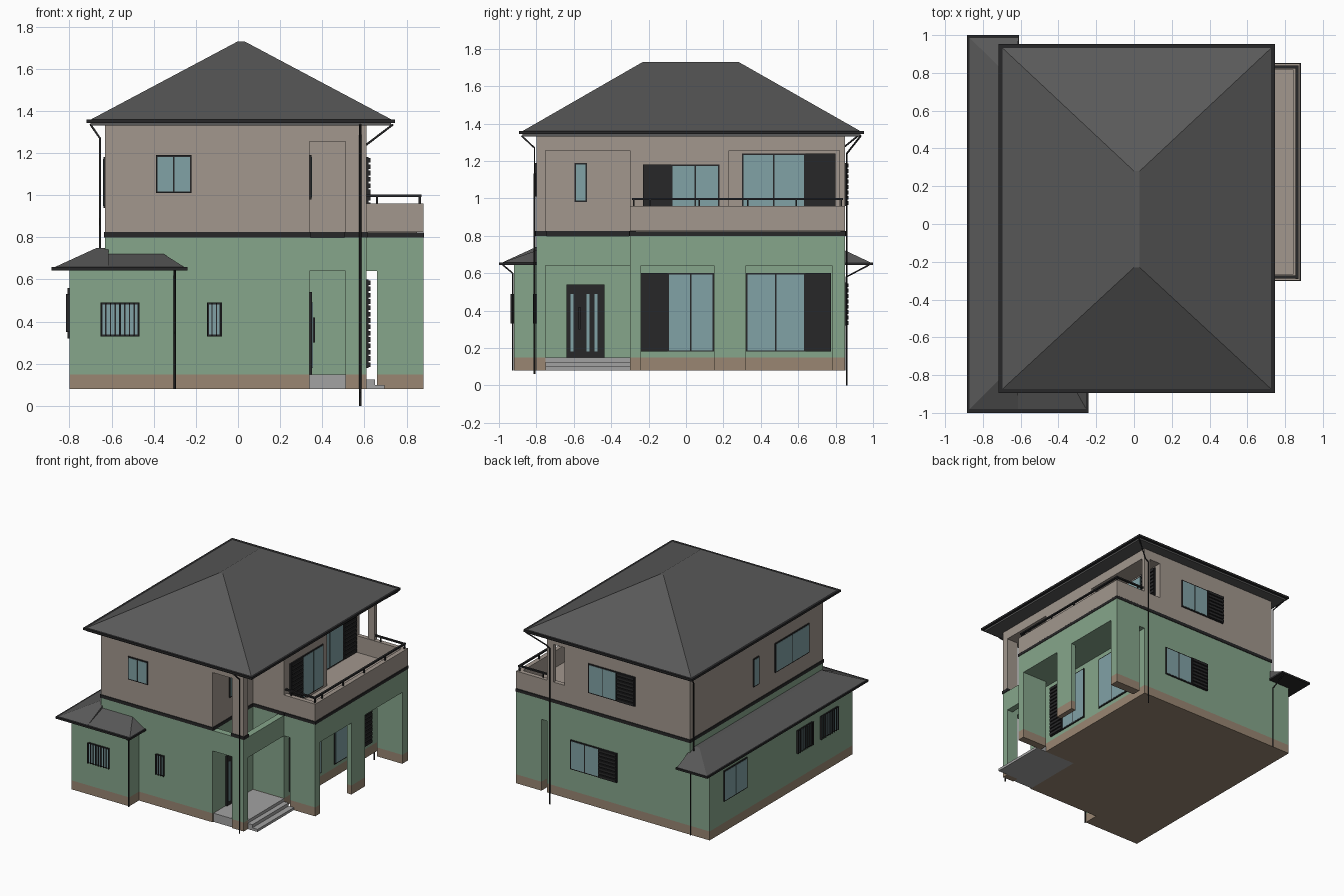
import bpy, bmesh
from mathutils import Vector

if "Cube" in bpy.data.objects:
    bpy.data.objects.remove(bpy.data.objects["Cube"])


def mat(name, r, g, b):
    m = bpy.data.materials.new(name)
    m.diffuse_color = (r, g, b, 1)
    m.use_nodes = True
    m.node_tree.nodes["Principled BSDF"].inputs["Base Color"].default_value = m.diffuse_color
    return m


GREEN = mat("green_wall", .24, .38, .26)
BEIGE = mat("beige_wall", .36, .31, .27)
BASE = mat("plinth_brown", .32, .24, .17)
ROOF = mat("roof_grey", .10, .10, .10)
DARK = mat("dark_trim", .02, .02, .021)
GLASS = mat("window_glass", .22, .36, .38)
STONE = mat("step_grey", .36, .36, .36)


def finish(name, bm, m):
    bmesh.ops.recalc_face_normals(bm, faces=bm.faces)
    me = bpy.data.meshes.new(name)
    bm.to_mesh(me)
    bm.free()
    me.materials.append(m)
    ob = bpy.data.objects.new(name, me)
    bpy.context.collection.objects.link(ob)
    return ob


def boxes(name, m, *items):
    # several boxes (x0, x1, y0, y1, z0, z1) in one object
    bm = bmesh.new()
    for x0, x1, y0, y1, z0, z1 in items:
        vs = bmesh.ops.create_cube(bm, size=1)["verts"]
        for v in vs:
            v.co = Vector(((x0 + x1) / 2 + v.co.x * (x1 - x0),
                           (y0 + y1) / 2 + v.co.y * (y1 - y0),
                           (z0 + z1) / 2 + v.co.z * (z1 - z0)))
    return finish(name, bm, m)


def prism(name, m, pts, z0, z1):
    # extruded floor plan
    bm = bmesh.new()
    f = bm.faces.new([bm.verts.new((x, y, z0)) for x, y in pts])
    ext = bmesh.ops.extrude_face_region(bm, geom=[f])["geom"]
    for v in ext:
        if isinstance(v, bmesh.types.BMVert):
            v.co.z = z1
    return finish(name, bm, m)


def hip(name, m, base, top, z0, z1):
    # hipped roof: rectangle (x0, x1, y0, y1) rising to a smaller one
    bm = bmesh.new()
    for (x0, x1, y0, y1), z in ((base, z0), (top, z1)):
        for x in {x0, x1}:
            for y in {y0, y1}:
                bm.verts.new((x, y, z))
    bmesh.ops.convex_hull(bm, input=bm.verts)
    bmesh.ops.dissolve_limit(bm, angle_limit=.01, verts=bm.verts, edges=bm.edges)
    return finish(name, bm, m)


def on_face(axis, plane, sign, a0, a1, z0, z1, d0, d1):
    # box lying on a wall; d0..d1 is the distance out of the wall
    p, q = sorted((plane + sign * d0, plane + sign * d1))
    return (p, q, a0, a1, z0, z1) if axis == "x" else (a0, a1, p, q, z0, z1)


def window(name, axis, plane, sign, a0, a1, z0, z1, panes=2, bars=0):
    def B(*a):
        return on_face(axis, plane, sign, *a)
    t = .008
    boxes(name + "_frame", DARK, B(a0, a1, z0, z1, -.005, .008))
    w = (a1 - a0 - t) / panes
    boxes(name + "_glass", GLASS, *[B(a0 + t + i * w, a0 + (i + 1) * w, z0 + t, z1 - t, .004, .010)
                                    for i in range(panes)])
    if bars:
        s = (a1 - a0) / bars
        boxes(name + "_bars", DARK, *[B(a0 + i * s - .003, a0 + i * s + .003, z0, z1, .010, .017)
                                      for i in range(bars + 1)])


def shutter(name, axis, plane, sign, a0, a1, z0, z1):
    def B(*a):
        return on_face(axis, plane, sign, *a)
    n = max(4, round((z1 - z0) / .03))
    s = (z1 - z0) / n
    boxes(name, DARK, B(a0, a1, z0, z1, -.005, .010),
          *[B(a0 + .005, a1 - .005, z0 + i * s + .004, z0 + (i + 1) * s - .004, .010, .018)
            for i in range(n)])


def pipe(name, *pts):
    cu = bpy.data.curves.new(name, "CURVE")
    cu.dimensions = "3D"
    cu.bevel_depth = .005
    cu.bevel_resolution = 1
    cu.use_fill_caps = True
    sp = cu.splines.new("POLY")
    sp.points.add(len(pts) - 1)
    for p, c in zip(sp.points, pts):
        p.co = (*c, 1)
    cu.materials.append(DARK)
    bpy.context.collection.objects.link(bpy.data.objects.new(name, cu))


# Main walls
annex = [(-.8, -.92), (-.3, -.92), (-.3, -.8), (.34, -.8), (.34, -.3), (.61, -.3), (.61, .85), (-.8, .85)]
main = [(-.63, -.8), (.34, -.8), (.34, -.3), (.61, -.3), (.61, .85), (-.63, .85)]
upper = main[:4] + [(.61, .23), (.46, .23), (.46, .85), (-.63, .85)]
band = [(-.635, -.805), (.345, -.805), (.345, -.305), (.615, -.305), (.615, .855), (-.635, .855)]
prism("plinth", BASE, annex, .08, .15)
prism("ground_floor_walls", GREEN, annex, .15, .65)
prism("ground_floor_top_walls", GREEN, main, .65, .8)
prism("floor_band", DARK, band, .8, .825)
prism("upper_floor_walls", BEIGE, upper, .825, 1.255)
boxes("upper_wall_head", BEIGE, (-.63, .61, -.8, .85, 1.255, 1.335))

# Corner porch: post, beams, steps
boxes("porch_post_plinth", BASE, (.51, .61, -.8, -.75, .08, .15))
boxes("porch_post_lower", GREEN, (.51, .61, -.8, -.75, .15, .8))
boxes("porch_post_band", DARK, (.505, .615, -.805, -.745, .8, .825))
boxes("porch_post_upper", BEIGE, (.51, .61, -.8, -.75, .825, 1.255))
boxes("porch_beams", GREEN, (.34, .51, -.8, -.75, .64, .8), (.56, .61, -.75, -.3, .64, .8))
boxes("porch_floor_and_steps", STONE, (.34, .51, -.79, -.75, .08, .148), (.34, .61, -.75, -.3, .08, .148),
      (.61, .65, -.75, -.3, .08, .125), (.65, .695, -.75, -.3, .08, .1))

# Balcony on pillars
piers = [(.66, .88, -.3, -.24), (.84, .88, .15, .32), (.66, .88, .78, .85)]
boxes("balcony_pier_plinths", BASE, *[(*p, .08, .15) for p in piers])
boxes("balcony_piers", GREEN, *[(*p, .15, .64) for p in piers])
boxes("balcony_deck", GREEN, (.61, .88, -.3, .85, .64, .8))
boxes("balcony_band", DARK, (.61, .883, -.303, .853, .8, .822))
boxes("balcony_floor", BEIGE, (.46, .85, -.27, .83, .815, .83))
boxes("balcony_parapet", BEIGE, (.845, .88, -.3, .85, .825, .96), (.61, .845, -.3, -.265, .825, .96),
      (.46, .845, .815, .85, .825, .96))
boxes("balcony_corner_post", BEIGE, (.555, .61, .82, .85, .96, 1.255))
rail_posts = [(.857, .869, y - .004, y + .004, .96, .995) for y in
              (-.28, -.19, .07, .33, .59, .83)]
rail_posts += [(x - .004, x + .004, y - .004, y + .004, .96, .995) for x in (.66,) for y in (-.28, .83)]
boxes("balcony_railing", DARK, (.855, .871, -.29, .84, .992, 1.003),
      (.61, .871, -.288, -.272, .992, 1.003), (.61, .871, .822, .838, .992, 1.003), *rail_posts)

# Main roof
boxes("eave_soffit", ROOF, (-.7, .727, -.875, .933, 1.33, 1.347))
boxes("eave_gutter", DARK, (-.718, .746, -.894, .952, 1.343, 1.36))
hip("main_roof", ROOF, (-.7, .73, -.877, .935), (0, .03, -.23, .28), 1.358, 1.73)

# Annex roof
boxes("annex_eave", DARK, (-.885, -.24, -1, -.79, .643, .658), (-.885, -.61, -.79, 1, .643, .658))
hip("annex_roof_side", ROOF, (-.875, -.615, -.985, .99), (-.67, -.615, -.78, .79), .656, .75)
hip("annex_roof_front", ROOF, (-.875, -.25, -.985, -.79), (-.69, -.36, -.79, -.79), .656, .725)

# Front windows
window("front_upper_window", "y", -.8, -1, -.39, -.22, 1.01, 1.19)
window("front_annex_window", "y", -.92, -1, -.65, -.47, .33, .49, 2, 8)
window("front_small_window", "y", -.8, -1, -.145, -.08, .33, .49, 1, 3)

# Right side windows and shutters
window("terrace_window_a", "x", .61, 1, -.1, .15, .18, .6)
shutter("terrace_shutter_a", "x", .61, 1, -.24, -.1, .18, .6)
window("terrace_window_b", "x", .61, 1, .32, .64, .18, .6)
shutter("terrace_shutter_b", "x", .61, 1, .64, .775, .18, .6)
window("balcony_window_a", "x", .61, 1, -.08, .18, .85, 1.18)
shutter("balcony_shutter_a", "x", .61, 1, -.23, -.08, .85, 1.18)
window("balcony_window_b", "x", .46, 1, .3, .64, .84, 1.24)
shutter("balcony_shutter_b", "x", .46, 1, .64, .8, .84, 1.24)
window("porch_upper_window", "x", .34, 1, -.595, -.53, .98, 1.19, 1)

# Front door
boxes("front_door", DARK, (.335, .352, -.64, -.435, .148, .54))
boxes("front_door_glass", GLASS, *[(.35, .355, y - .008, y + .008, .18, .49) for y in (-.61, -.525, -.48)])
boxes("front_door_handle", DARK, (.352, .366, -.575, -.565, .3, .42))

# Left side windows
window("left_annex_window", "x", -.8, -1, .39, .68, .32, .56)
window("left_barred_window_a", "x", -.8, -1, -.42, -.23, .35, .53, 2, 8)
window("left_barred_window_b", "x", -.8, -1, -.73, -.52, .35, .53, 2, 8)
window("left_upper_window", "x", -.63, -1, -.62, -.2, .95, 1.18)
window("left_slim_window", "x", -.63, -1, 0, .07, .94, 1.16, 1)

# Back windows
for n, x, z0, z1 in (("upper", -.155, .96, 1.19), ("lower", 0, .32, .55)):
    window("back_%s_window" % n, "y", .85, 1, x + .155, x + .405, z0, z1)
    shutter("back_%s_shutter" % n, "y", .85, 1, x, x + .155, z0, z1)

# Downpipes
pipe("front_downpipe", (.58, -.88, 1.335), (.58, -.81, 1.27), (.58, -.81, .06))
pipe("back_downpipe", (.735, .935, 1.335), (.61, .86, 1.24), (.58, .86, 1.22), (.58, .86, 0))
pipe("left_downpipe", (-.7, .92, 1.335), (-.655, .84, 1.27), (-.655, .84, .74))
pipe("annex_front_downpipe", (-.3, -.98, .645), (-.3, -.927, .6), (-.3, -.927, .08))
pipe("annex_back_downpipe", (-.64, .98, .645), (-.64, .857, .58), (-.64, .857, .08))
